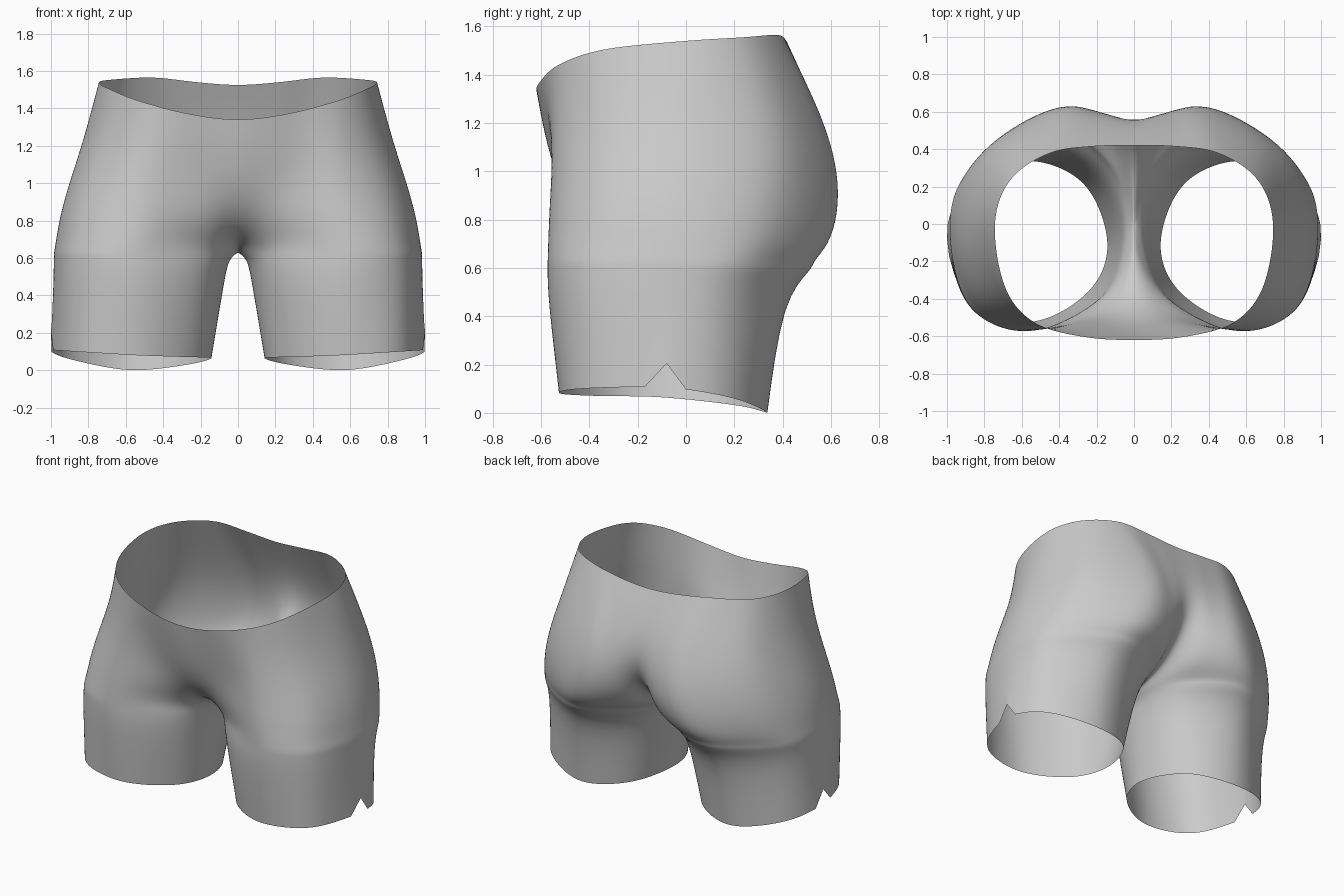
import bpy, bmesh
from mathutils import Vector

if "Cube" in bpy.data.objects:
    bpy.data.objects.remove(bpy.data.objects["Cube"])

# Horizontal sections of the right half: front centre -> outer side -> back centre
LEG = [
    [(.14, -.1), (.24, -.36), (.54, -.525), (.87, -.44), (1.0, -.08), (.9, .2), (.58, .34), (.27, .22)],
    [(.07, -.05), (.19, -.4), (.55, -.575), (.88, -.45), (.987, -.08), (.9, .21), (.56, .405), (.2, .26)],
    [(.05, -.02), (.16, -.38), (.55, -.575), (.875, -.45), (.985, -.06), (.9, .27), (.5, .53), (.15, .34)],
]
BODY = [
    [(0, -.3), (.19, -.42), (.55, -.575), (.86, -.44), (.975, -.04), (.87, .32), (.47, .59), (.14, .47), (0, .24)],
    [(0, -.46), (.22, -.5), (.56, -.57), (.85, -.41), (.955, -.02), (.83, .37), (.43, .625), (.15, .57), (0, .43)],
    [(0, -.55), (.26, -.53), (.56, -.55), (.81, -.37), (.905, 0), (.78, .39), (.4, .62), (.16, .605), (0, .565)],
    [(0, -.6), (.27, -.575), (.54, -.535), (.745, -.34), (.83, .01), (.71, .37), (.39, .555), (.18, .565), (0, .56)],
    [(0, -.62), (.26, -.605), (.53, -.53), (.69, -.34), (.745, 0), (.66, .24), (.45, .38), (.22, .415), (0, .42)],
]
HEM_Z = [.065, .07, .08, .1, .105, .06, 0, .03]
WAIST_Z = [1.34, 1.37, 1.44, 1.505, 1.54, 1.555, 1.565, 1.54, 1.525]
STEP = 4                      # columns per control span
NOTCH = 4 * STEP              # column of the side notch


def section(points, z, closed):
    """Smooth 3D row through the control points of one section."""
    zs = z if isinstance(z, list) else [z] * len(points)
    p = [Vector((x, y, h)) for (x, y), h in zip(points, zs)]
    if closed:
        p = [p[-1]] + p + [p[0], p[1]]
    else:                     # mirrored ghost points keep the centre seam smooth
        flip = Vector((-1, 1, 1))
        p = [p[1] * flip] + p + [p[-2] * flip]
    row = []
    for i in range(1, len(p) - 2):
        a, b, c, d = p[i - 1:i + 3]
        for k in range(STEP):
            t = k / STEP
            row.append(.5 * (2 * b + (c - a) * t + (2 * a - 5 * b + 4 * c - d) * t ** 2
                             + (3 * b - a - 3 * c + d) * t ** 3))
    if not closed:
        row.append(p[-2])
    return row


rows = [section(LEG[0], HEM_Z, True), section(LEG[1], .48, True), section(LEG[2], .595, True)]

# Side notch in the hem
rows[0][NOTCH].z = .205

# Crotch row: the last leg section touching the centre plane
crotch = section([(0, -.02)] + LEG[2][1:], .625, True)
for v in crotch:
    v.x = max(v.x, 0)
rows.append(crotch)
for pts, z in zip(BODY, [.69, .82, 1.0, 1.22, WAIST_Z]):
    rows.append(section(pts, z, False))

# Shell: closed leg rows, then open body rows either side of the centre seam
bm = bmesh.new()
crease = bm.verts.layers.float.new("crease_vert")
grid = []
for row in rows:
    line = [bm.verts.new(v) for v in row]
    if len(line) == 8 * STEP:
        line.append(line[0])
    grid.append(line)
for lo, hi in zip(grid, grid[1:]):
    for j in range(8 * STEP):
        bm.faces.new((lo[j], lo[j + 1], hi[j + 1], hi[j]))
for j in (NOTCH - 1, NOTCH, NOTCH + 1):
    grid[0][j][crease] = 1.0
mesh = bpy.data.meshes.new("shorts")
bm.to_mesh(mesh)
bm.free()
for face in mesh.polygons:
    face.use_smooth = True

shorts = bpy.data.objects.new("shorts", mesh)
bpy.context.collection.objects.link(shorts)
mirror = shorts.modifiers.new("mirror", 'MIRROR')
mirror.use_clip = True
mirror.merge_threshold = .002
subsurf = shorts.modifiers.new("smooth", 'SUBSURF')
subsurf.levels = subsurf.render_levels = 2
